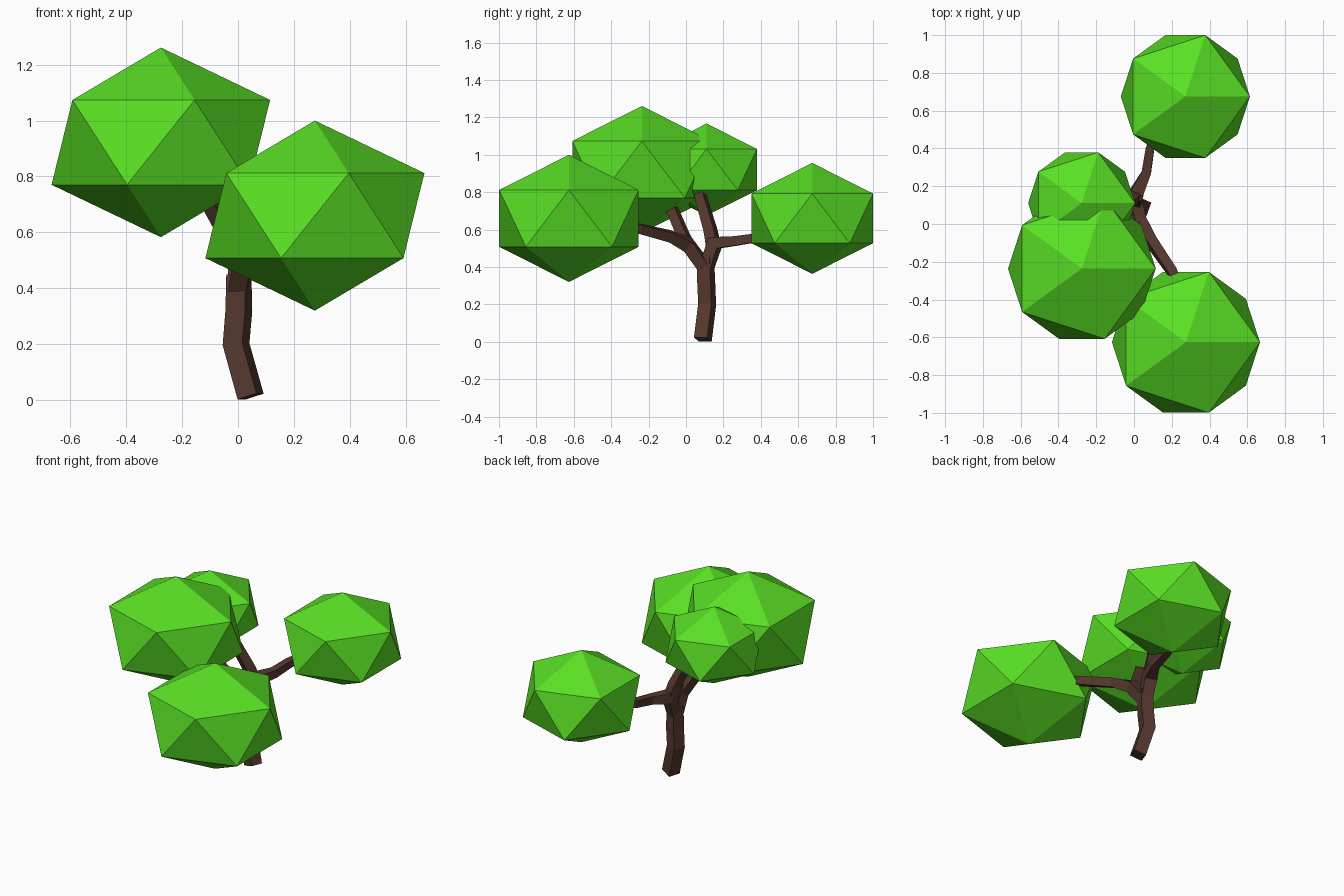
import bpy, bmesh, math
from mathutils import Vector

if "Cube" in bpy.data.objects:
    bpy.data.objects.remove(bpy.data.objects["Cube"])

def material(name, color):
    m = bpy.data.materials.new(name)
    m.diffuse_color = color
    m.use_nodes = True
    m.node_tree.nodes["Principled BSDF"].inputs["Base Color"].default_value = m.diffuse_color
    return m

bark = material("bark", (0.09, 0.04, 0.028, 1))
leaf = material("leaf", (0.1, 0.74, 0.018, 1))

def finish(name, bm, mat):
    bmesh.ops.recalc_face_normals(bm, faces=bm.faces)
    me = bpy.data.meshes.new(name)
    bm.to_mesh(me)
    bm.free()
    me.materials.append(mat)
    ob = bpy.data.objects.new(name, me)
    bpy.context.collection.objects.link(ob)
    return ob

def limb(name, points, widths):
    """Square-section tapered limb along a path."""
    pts = [Vector(p) for p in points]
    a = math.radians(-20)
    side = Vector((math.cos(a), math.sin(a), 0))
    bm = bmesh.new()
    rings = []
    for i, (p, w) in enumerate(zip(pts, widths)):
        before = (p - pts[i - 1]).normalized() if i else Vector()
        after = (pts[i + 1] - p).normalized() if i < len(pts) - 1 else Vector()
        t = (before + after).normalized()
        u = (side - t * side.dot(t)).normalized()
        v = t.cross(u)
        h = w / 2
        rings.append([bm.verts.new(p + u * h * su + v * h * sv)
                      for su, sv in ((-1, -1), (1, -1), (1, 1), (-1, 1))])
    for r, s in zip(rings, rings[1:]):
        for k in range(4):
            bm.faces.new((r[k], r[(k + 1) % 4], s[(k + 1) % 4], s[k]))
    bm.faces.new(rings[0])
    bm.faces.new(rings[-1])
    return finish(name, bm, bark)

def foliage(name, center, radius):
    """Flattened icosahedron leaf clump."""
    bm = bmesh.new()
    bmesh.ops.create_icosphere(bm, subdivisions=1, radius=radius)
    bmesh.ops.scale(bm, vec=(1, 1, 0.776), verts=bm.verts)
    bmesh.ops.translate(bm, vec=center, verts=bm.verts)
    return finish(name, bm, leaf)

# Trunk
limb("trunk", [(0.045, 0.09, 0.013), (-0.007, 0.113, 0.2), (0.003, 0.108, 0.32), (0.003, 0.105, 0.45)],
     [0.075, 0.075, 0.075, 0.07])

# Front fork: one limb to the front right clump, one up to the front left clump
limb("front_right_branch",
     [(0.003, 0.107, 0.39), (0.025, 0.01, 0.52), (0.09, -0.09, 0.565), (0.2, -0.25, 0.605), (0.26, -0.4, 0.635)],
     [0.065, 0.068, 0.055, 0.05, 0.045])
limb("front_left_branch",
     [(0.02, 0.02, 0.5), (-0.02, -0.015, 0.57), (-0.1, -0.075, 0.71), (-0.18, -0.13, 0.82)],
     [0.062, 0.055, 0.052, 0.045])

# Back fork: one limb to the back right clump, one up to the back left clump
limb("back_right_branch",
     [(0.003, 0.107, 0.39), (0.01, 0.155, 0.53), (0.065, 0.27, 0.54), (0.085, 0.4, 0.56), (0.13, 0.5, 0.58)],
     [0.065, 0.075, 0.05, 0.045, 0.042])
limb("back_left_branch",
     [(0.008, 0.15, 0.5), (-0.01, 0.13, 0.6), (-0.08, 0.08, 0.77), (-0.15, 0.07, 0.86)],
     [0.065, 0.058, 0.052, 0.045])

# Foliage clumps
foliage("front_left_foliage", (-0.276, -0.236, 0.922), 0.437)
foliage("front_right_foliage", (0.275, -0.626, 0.66), 0.438)
foliage("back_right_foliage", (0.272, 0.675, 0.66), 0.382)
foliage("back_left_foliage", (-0.277, 0.11, 0.921), 0.317)
